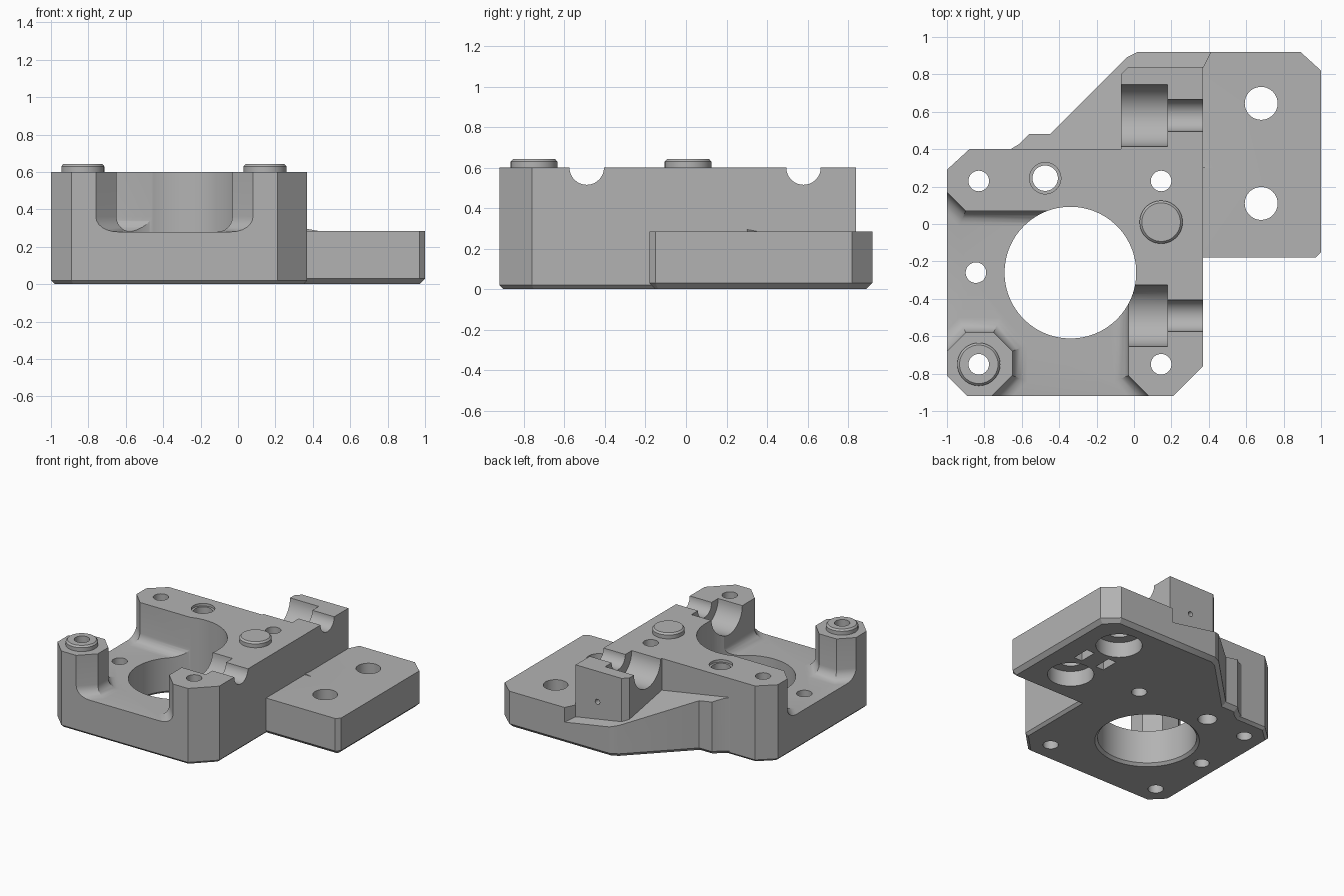
import bpy, bmesh, math
from mathutils import Vector

if "Cube" in bpy.data.objects:
    bpy.data.objects.remove(bpy.data.objects["Cube"], do_unlink=True)

gray = bpy.data.materials.new("plain gray")
gray.use_nodes = True
gray.diffuse_color = (0.45, 0.45, 0.45, 1)
gray.node_tree.nodes["Principled BSDF"].inputs["Base Color"].default_value = gray.diffuse_color


def inset(points, amount):
    """Move every edge of a counter-clockwise outline inward."""
    result = []
    for i, p in enumerate(points):
        a, b, c = Vector(points[i - 1]), Vector(p), Vector(points[(i + 1) % len(points)])
        d1, d2 = (b - a).normalized(), (c - b).normalized()
        n1, n2 = Vector((-d1.y, d1.x)), Vector((-d2.y, d2.x))
        result.append(b + (n1 + n2) * amount / (1 + n1.dot(n2)))
    return result


def loft(name, outline, levels, top=None):
    """Solid through (height, inset) levels; top may give a sloping height."""
    bm = bmesh.new()
    rings = []
    for z, amount in levels:
        ring = inset(outline, amount)
        last = top and (z, amount) == levels[-1]
        rings.append([bm.verts.new((p.x, p.y, top(p) if last else z)) for p in ring])
    bm.faces.new(rings[0][::-1])
    bm.faces.new(rings[-1])
    n = len(outline)
    for low, high in zip(rings, rings[1:]):
        for i in range(n):
            j = (i + 1) % n
            bm.faces.new((low[i], low[j], high[j], high[i]))
    mesh = bpy.data.meshes.new(name)
    bm.to_mesh(mesh)
    bm.free()
    obj = bpy.data.objects.new(name, mesh)
    bpy.context.collection.objects.link(obj)
    mesh.materials.append(gray)
    return obj


def circle(x, y, r, n=48):
    return [(x + r * math.cos(2 * math.pi * i / n), y + r * math.sin(2 * math.pi * i / n)) for i in range(n)]


def rect(x0, y0, x1, y1):
    return [(x0, y0), (x1, y0), (x1, y1), (x0, y1)]


def combine(target, other, operation="DIFFERENCE"):
    mod = target.modifiers.new("combine", "BOOLEAN")
    mod.operation, mod.object, mod.solver = operation, other, "EXACT"
    bpy.context.view_layer.objects.active = target
    bpy.ops.object.modifier_apply(modifier=mod.name)
    bpy.data.objects.remove(other, do_unlink=True)


def drill(target, x, y, r, z0=-0.1, z1=0.8):
    combine(target, loft("drill", circle(x, y, r), [(z0, 0), (z1, 0)]))


def bar(target, x0, x1, y, z, r):
    """Cut a round channel along x."""
    cutter = loft("channel", circle(0, 0, r), [(0, 0), (x1 - x0, 0)])
    cutter.rotation_euler = (0, math.pi / 2, 0)
    cutter.location = (x0, y, z)
    bpy.context.view_layer.update()
    combine(target, cutter)


# Main block with chamfered corners
block = [(-1, -0.81), (-0.89, -0.92), (0.21, -0.92), (0.37, -0.76), (0.37, 0.84),
         (-0.03, 0.84), (-0.07, 0.8), (-0.07, 0.4), (-0.88, 0.4), (-1, 0.29)]
body = loft("bracket_body", block, [(0, 0.02), (0.02, 0), (0.6, 0)])

# Open pocket with a coved floor, leaving the corner post standing
corner = [(-0.34 + 0.31 * math.cos(t * math.pi / 24), -0.26 + 0.33 * math.sin(t * math.pi / 24))
          for t in range(13)]
pocket = [(0.28, -1.12), (-0.03, -0.81)][::1] + corner + [
    (-0.9, 0.07), (-1.1, 0.27), (-1.1, -0.78), (-0.9, -0.58), (-0.75, -0.58),
    (-0.65, -0.68), (-0.65, -0.81), (-0.96, -1.12)]
cove = [(0.28 + 0.08 * (1 - math.cos(a)), 0.08 * (1 - math.sin(a)))
        for a in (i * math.pi / 12 for i in range(7))]
combine(body, loft("pocket", pocket, cove + [(0.7, 0)]))

# Sloping rear web
web = [(0.6, 0.3), (0.6, 0.92), (0.02, 0.92), (-0.04, 0.89), (-0.41, 0.52), (-0.45, 0.48),
       (-0.56, 0.48), (-0.61, 0.43), (-0.66, 0.4), (-0.66, 0.3)]
combine(body, loft("rear_web", web, [(0, 0.03), (0.03, 0), (0.3, 0)],
                   lambda p: 0.24 - 0.17 * p.x + 0.19 * (0.92 - p.y)), "UNION")

# Side flange
flange = [(0.2, -0.18), (0.97, -0.18), (1, -0.15), (1, 0.82), (0.89, 0.92),
          (0.41, 0.92), (0.37, 0.84), (0.2, 0.84)]
combine(body, loft("side_flange", flange, [(0, 0.03), (0.03, 0), (0.285, 0)]), "UNION")

# Raised round bosses
for x, y in ((-0.83, -0.75), (0.145, 0.01)):
    combine(body, loft("boss", circle(x, y, 0.115), [(0.55, 0), (0.63, 0), (0.643, 0.012)]), "UNION")

# Main bore with a chamfered lower rim
combine(body, loft("bore", circle(-0.34, -0.26, 0.352, 96),
                   [(-0.02, -0.04), (0.02, 0), (0.8, 0)]))

# Screw holes
for x, y in ((-0.83, 0.23), (-0.845, -0.26), (0.145, 0.23), (0.145, -0.75), (-0.83, -0.75)):
    drill(body, x, y, 0.055)
drill(body, -0.475, 0.245, 0.068)
drill(body, -0.475, 0.245, 0.084, 0.58)

# Flange holes with counterbores below, and two slots between them
for y in (0.645, 0.11):
    drill(body, 0.68, y, 0.088)
    drill(body, 0.68, y, 0.165, -0.1, 0.12)
for x in (0.58, 0.78):
    combine(body, loft("slot", rect(x - 0.035, 0.31, x + 0.035, 0.45), [(-0.1, 0), (0.1, 0)]))

# Stepped rod channels across the top
for y, start in ((-0.49, -0.1), (0.58, -0.2)):
    bar(body, start, 0.18, y, 0.6, 0.165)
    bar(body, 0.1, 0.5, y, 0.6, 0.085)

# Small set-screw hole in the rear face
hole = loft("set_screw", circle(0, 0, 0.02, 16), [(0, 0), (0.3, 0)])
hole.rotation_euler = (math.pi / 2, 0, 0)
hole.location = (0.18, 0.95, 0.36)
bpy.context.view_layer.update()
combine(body, hole)

# Smooth the curved walls, keep the edges sharp
bpy.ops.object.select_all(action="DESELECT")
body.select_set(True)
bpy.context.view_layer.objects.active = body
bpy.ops.object.shade_smooth_by_angle(angle=math.radians(25))
